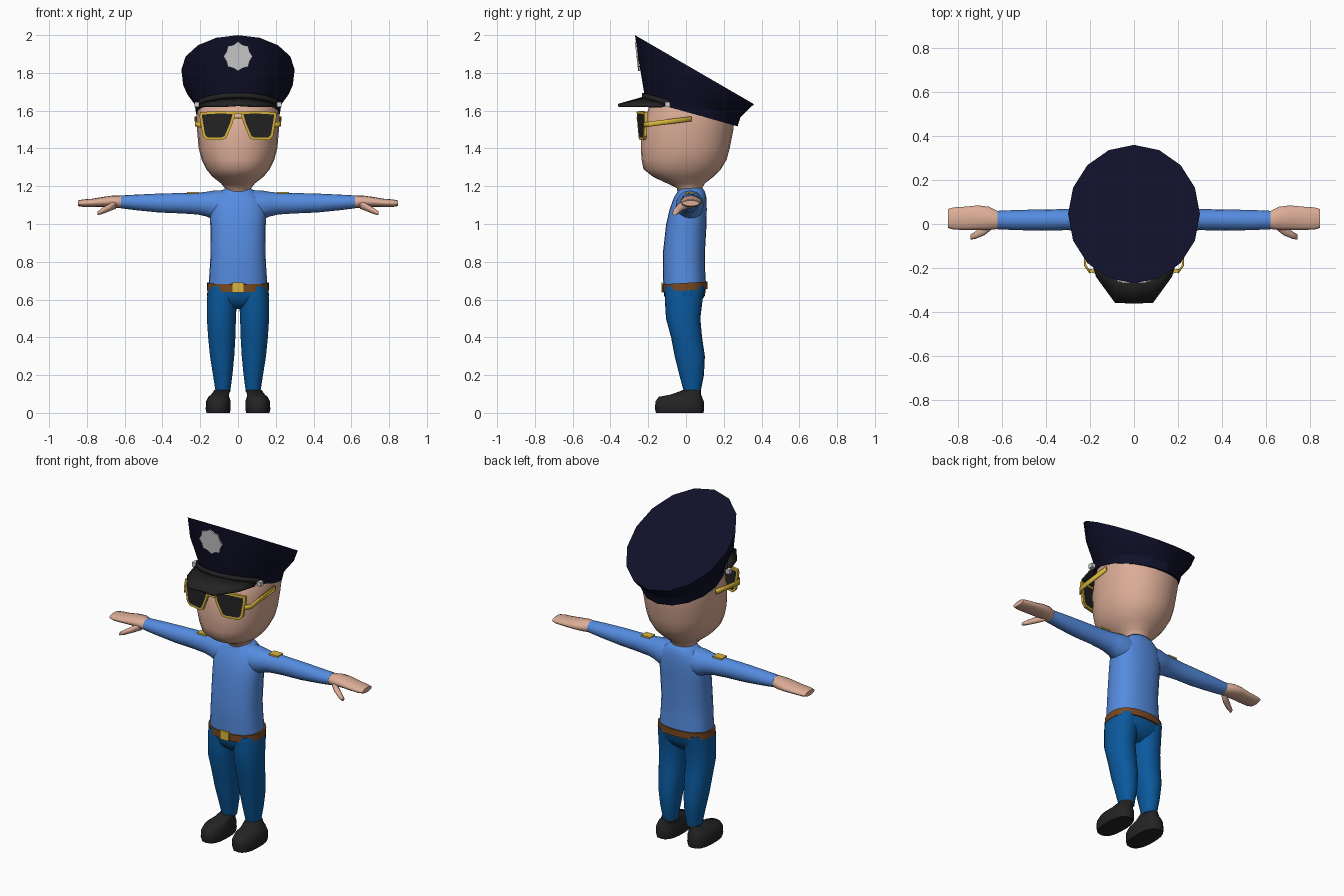
import bpy, bmesh, math
from mathutils import Vector

if "Cube" in bpy.data.objects:
    bpy.data.objects.remove(bpy.data.objects["Cube"])


def mat(name, rgb):
    m = bpy.data.materials.new(name)
    m.diffuse_color = (*rgb, 1)
    m.use_nodes = True
    m.node_tree.nodes["Principled BSDF"].inputs["Base Color"].default_value = m.diffuse_color
    return m


NAVY = mat("navy cap", (0.005, 0.005, 0.022))
BLACK = mat("black", (0.017, 0.017, 0.017))
SKIN = mat("skin", (0.72, 0.42, 0.31))
SHIRT = mat("shirt blue", (0.09, 0.26, 0.74))
TROUSER = mat("trouser blue", (0.003, 0.10, 0.34))
BROWN = mat("belt brown", (0.19, 0.065, 0.015))
GOLD = mat("gold", (0.70, 0.47, 0.045))
SILVER = mat("silver", (0.62, 0.62, 0.64))


def finish(name, bm, mats, angle=40):
    bmesh.ops.recalc_face_normals(bm, faces=bm.faces[:])
    me = bpy.data.meshes.new(name)
    bm.to_mesh(me)
    bm.free()
    for m in mats:
        me.materials.append(m)
    me.shade_smooth()
    me.set_sharp_from_angle(angle=math.radians(angle))
    ob = bpy.data.objects.new(name, me)
    bpy.context.collection.objects.link(ob)
    return ob


def ring(c, r1, r2, n=20, axis="z", p=2.0, slope=0.0):
    """Superellipse ring round z (r1 = x, r2 = y) or round x (r1 = y, r2 = z)."""
    pts = []
    for i in range(n):
        a = 2 * math.pi * i / n - math.pi / 2
        u, v = math.cos(a), math.sin(a)
        u = math.copysign(abs(u) ** (2 / p), u) * r1
        v = math.copysign(abs(v) ** (2 / p), v) * r2
        d = (u, v, slope * v) if axis == "z" else (0, u, v)
        pts.append(Vector(c) + Vector(d))
    return pts


def loft(name, rings, m, side=1, angle=40):
    bm = bmesh.new()
    rows = [[bm.verts.new((q.x * side, q.y, q.z)) for q in r] for r in rings]
    n = len(rows[0])
    for a, b in zip(rows, rows[1:]):
        for i in range(n):
            bm.faces.new((a[i], a[(i + 1) % n], b[(i + 1) % n], b[i]))
    bm.faces.new(rows[0])
    bm.faces.new(rows[-1])
    return finish(name, bm, [m], angle)


def sheet(name, rows, m, thick):
    bm = bmesh.new()
    vs = [[bm.verts.new(q) for q in r] for r in rows]
    for a, b in zip(vs, vs[1:]):
        for i in range(len(a) - 1):
            bm.faces.new((a[i], a[i + 1], b[i + 1], b[i]))
    ob = finish(name, bm, [m])
    mod = ob.modifiers.new("thickness", "SOLIDIFY")
    mod.thickness, mod.offset = thick, 0
    return ob


def plate(name, pts, depth, mats, inset=0):
    """Flat outline pushed along depth; optional inset panels in the second colour."""
    bm = bmesh.new()
    f = bm.faces.new([bm.verts.new(q) for q in pts])
    back = bmesh.ops.extrude_face_region(bm, geom=[f], use_keep_orig=True)["geom"]
    bmesh.ops.translate(bm, vec=depth, verts=[v for v in back if isinstance(v, bmesh.types.BMVert)])
    if inset:
        bmesh.ops.recalc_face_normals(bm, faces=bm.faces[:])
        for face in [g for g in bm.faces if len(g.verts) > 4]:
            bmesh.ops.inset_region(bm, faces=[face], thickness=inset, use_even_offset=True)
            face.material_index = 1
    return finish(name, bm, mats, 20)


def box(name, c, s, m):
    x, y, z = (k / 2 for k in s)
    pts = [Vector(c) + Vector(d) for d in ((-x, -y, -z), (x, -y, -z), (x, -y, z), (-x, -y, z))]
    return plate(name, pts, (0, s[1], 0), [m])


# Head and neck: z, centre y, half width, half depth
head = [(1.15, .02, .065, .06), (1.19, .018, .07, .067), (1.215, .0, .09, .10), (1.25, -.015, .135, .16),
        (1.29, -.02, .168, .205), (1.34, -.01, .192, .225), (1.40, -.004, .208, .235), (1.5, .007, .217, .244),
        (1.56, .018, .22, .238), (1.62, .03, .215, .225), (1.68, .03, .19, .18)]
loft("head", [ring((0, y, z), a, b, 24, p=2.15) for z, y, a, b in head], SKIN, angle=60)

# Shirt body
torso = [(.66, -.006, .157, .113), (.76, -.011, .15, .112), (.85, -.011, .145, .111), (1.0, .002, .147, .107),
         (1.08, .012, .15, .098), (1.14, .022, .13, .086), (1.172, .028, .09, .072), (1.19, .025, .068, .062)]
loft("shirt_body", [ring((0, y, z), a, b, 24, p=2.4) for z, y, a, b in torso], SHIRT, angle=60)

# Hips and belt
hips = [(.67, -.006, .16, .113), (.62, -.008, .164, .108), (.58, -.012, .14, .085), (.55, -.012, .06, .05)]
loft("hips", [ring((0, y, z), a, b, 24, p=2.4) for z, y, a, b in hips], TROUSER, angle=60)
loft("belt", [ring((0, -.006, z), .165, .119, 24, p=2.4, slope=.06) for z in (.648, .688)], BROWN)
box("belt_buckle", (0, -.123, .664), (.056, .016, .052), GOLD)

arm = [(.06, .02, 1.10, .075, .08), (.13, .02, 1.10, .074, .077), (.165, .02, 1.105, .064, .066),
       (.21, .02, 1.108, .055, .058), (.30, .02, 1.110, .048, .054), (.42, .018, 1.111, .048, .050),
       (.53, .018, 1.114, .046, .042), (.62, .018, 1.117, .042, .034)]
hand = [(.60, .018, 1.117, .036, .028), (.62, .018, 1.117, .042, .033), (.66, .026, 1.119, .054, .032),
        (.71, .029, 1.117, .057, .027), (.77, .026, 1.112, .054, .022), (.82, .025, 1.110, .052, .020),
        (.847, .025, 1.110, .044, .015)]
thumb = [(.645, .0, 1.105, .024, .024), (.68, -.03, 1.088, .022, .02), (.72, -.05, 1.068, .018, .016),
         (.745, -.06, 1.056, .012, .010)]
leg = [(.67, .083, -.006, .077, .107), (.6, .085, -.012, .08, .100), (.5, .088, -.015, .078, .091),
       (.4, .086, .003, .073, .082), (.3, .084, .02, .065, .08), (.2, .081, .03, .052, .065), (.11, .08, .033, .039, .044)]
shoe = [(0, .105, -.033, .062, .126), (.02, .105, -.034, .067, .130), (.06, .104, -.034, .066, .128),
        (.085, .102, -.03, .056, .115), (.097, .095, .0, .048, .08), (.122, .083, .033, .042, .046)]
lens = [(.012, 1.595), (.10, 1.598), (.202, 1.592), (.203, 1.565), (.186, 1.465), (.165, 1.445), (.085, 1.445), (.062, 1.455), (.03, 1.53)]

for s, tag in ((1, "left"), (-1, "right")):
    # Arms, hands and thumbs
    for part, data, m, n in (("sleeve", arm, SHIRT, 16), ("hand", hand, SKIN, 14), ("thumb", thumb, SKIN, 10)):
        loft(f"{tag}_{part}", [ring((x, y, z), a, b, n, "x") for x, y, z, a, b in data], m, s, 60)
    # Shoulder patch
    box(f"{tag}_shoulder_patch", (s * .24, .02, 1.165), (.06, .05, .009), GOLD)
    # Legs and shoes
    for part, data, m, p in (("trouser_leg", leg, TROUSER, 2.2), ("shoe", shoe, BLACK, 2.5)):
        loft(f"{tag}_{part}", [ring((x, y, z), a, b, 18, p=p) for z, x, y, a, b in data], m, s, 50)
    # Sunglasses: framed lens and temple arm
    plate(f"{tag}_lens", [(s * x, -.264 + .22 * x, z) for x, z in lens], (0, .016, 0), [GOLD, BLACK], .013)
    sheet(f"{tag}_temple", [[(s * .198, -.222, z), (s * .222, -.19, z + .004), (s * .224, .03, z + .032)]
                            for z in (1.512, 1.538)], GOLD, .01)
    # Cap button
    box(f"{tag}_cap_button", (s * .218, -.098, 1.632), (.025, .028, .026), SILVER)
box("glasses_bridge", (0, -.255, 1.59), (.05, .014, .012), GOLD)
box("glasses_lower_bridge", (0, -.255, 1.56), (.06, .014, .01), GOLD)

# Cap: tilted band flaring to a tilted flat crown
cap = [(1.585, .03, .222, .243, -.28), (1.637, .032, .23, .256, -.28), (1.76, .042, .296, .300, -.46),
       (1.817, .045, .30, .315, -.58)]
cap[2] = (1.735, .040, .29, .290, -.44)
loft("cap", [ring((0, y, z), a, b, 16, slope=k) for z, y, a, b, k in cap], NAVY, angle=25)


# Cap strap around the front of the band
def band(a, z, grow=0):
    v = -(.256 + grow) * math.cos(a)
    return (math.sin(a) * (.23 + grow), .032 + v, z - .28 * v)


arc = [math.radians(k) for k in range(-62, 63, 4)]
sheet("cap_strap", [[band(a, z, .004) for a in arc] for z in (1.592, 1.622)], BLACK, .012)

# Visor
inner = [(.2, -.115, 1.628), (.165, -.155, 1.645), (.085, -.212, 1.662), (0, -.224, 1.668)]
outer = [(.203, -.13, 1.622), (.17, -.24, 1.624), (.085, -.358, 1.624), (0, -.36, 1.630)]
both = lambda r: r + [(-x, y, z) for x, y, z in reversed(r[:-1])]
sheet("cap_visor", [both(inner), both(outer)], BLACK, .012)

# Cap badge, leaning with the cap front
badge = []
for i in range(16):
    a, r = math.pi * i / 8, (.077 if i % 2 == 0 else .066)
    badge.append((r * math.sin(a), -.262 - .11 * r * math.cos(a), 1.887 + r * math.cos(a)))
plate("cap_badge", badge, (0, .009, 0), [SILVER])
